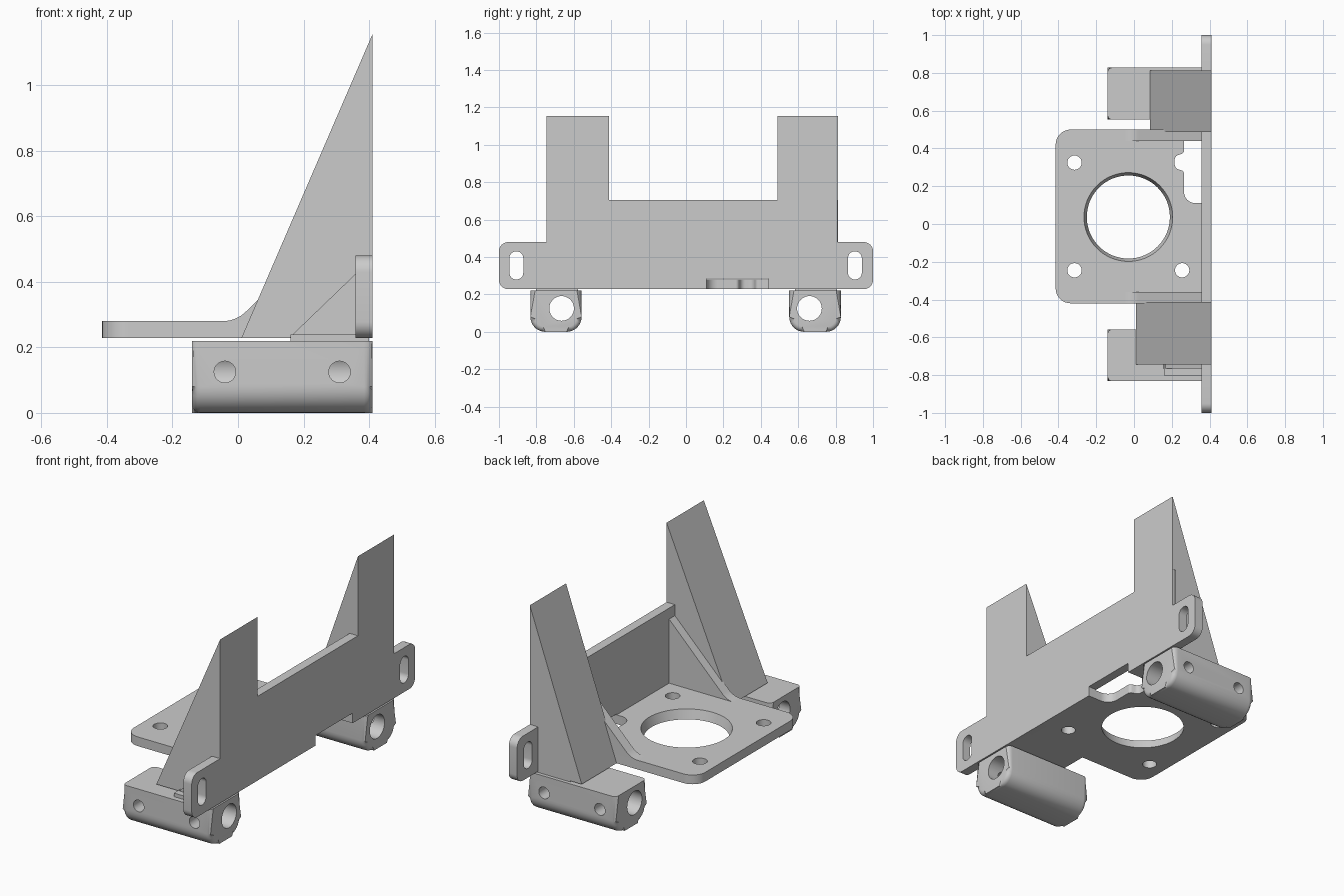
import bpy, bmesh, math
from mathutils import Vector

if "Cube" in bpy.data.objects:
    bpy.data.objects.remove(bpy.data.objects["Cube"], do_unlink=True)

GREY = bpy.data.materials.new("plain grey")
GREY.use_nodes = True
GREY.diffuse_color = (0.6, 0.6, 0.6, 1)
GREY.node_tree.nodes["Principled BSDF"].inputs["Base Color"].default_value = (0.6, 0.6, 0.6, 1)

AXES = {"x": lambda u, v, t: (t, u, v),
        "y": lambda u, v, t: (u, t, v),
        "z": lambda u, v, t: (u, v, t)}


def outline(corners, steps=8):
    """Round each (u, v, radius) corner of a polygon."""
    pts = []
    for i, (u, v, *r) in enumerate(corners):
        p = Vector((u, v))
        if not r:
            pts.append(p)
            continue
        a = (Vector(corners[i - 1][:2]) - p).normalized()
        b = (Vector(corners[(i + 1) % len(corners)][:2]) - p).normalized()
        half = a.angle(b) / 2
        c = p + (a + b).normalized() * (r[0] / math.sin(half))
        t = r[0] / math.tan(half)
        s, e = p + a * t - c, p + b * t - c
        for k in range(steps + 1):
            ang = math.pi - 2 * half
            w = math.sin(ang * (1 - k / steps)) * s + math.sin(ang * k / steps) * e
            pts.append(c + w / math.sin(ang))
    return pts


def circle(u, v, r, n=40):
    return [Vector((u + r * math.cos(k * math.tau / n), v + r * math.sin(k * math.tau / n)))
            for k in range(n)]


def rect(u0, u1, v0, v1, r=None):
    tail = (r,) if r else ()
    return outline([(u, v) + tail for u, v in ((u0, v0), (u1, v0), (u1, v1), (u0, v1))])


def prism(name, axis, lo, hi, pts, end_pts=None, end_bevel=0, top=0):
    """Extrude an outline along an axis; end_pts gives a tapered far end."""
    bm = bmesh.new()
    ends = [[bm.verts.new(AXES[axis](p.x, p.y, t)) for p in ring]
            for t, ring in ((lo, pts), (hi, end_pts or pts))]
    for ring in ends:
        bm.faces.new(ring)
    n = len(pts)
    for i in range(n):
        j = (i + 1) % n
        bm.faces.new((ends[0][i], ends[0][j], ends[1][j], ends[1][i]))
    if end_bevel:
        rim = [e for e in bm.edges if abs(e.verts[0].co.x - e.verts[1].co.x) < 1e-5
               and min(v.co.z for v in e.verts) < top - 1e-4]
        bmesh.ops.bevel(bm, geom=rim, offset=end_bevel, segments=4, profile=0.5, affect="EDGES")
    bmesh.ops.recalc_face_normals(bm, faces=bm.faces)
    me = bpy.data.meshes.new(name)
    bm.to_mesh(me)
    bm.free()
    me.materials.append(GREY)
    ob = bpy.data.objects.new(name, me)
    bpy.context.collection.objects.link(ob)
    return ob


def finish(ob, cutters=()):
    """Subtract the cutters, then shade smooth with sharp edges kept."""
    bpy.ops.object.select_all(action="DESELECT")
    bpy.context.view_layer.objects.active = ob
    ob.select_set(True)
    for c in cutters:
        m = ob.modifiers.new("cut", "BOOLEAN")
        m.operation, m.solver, m.object = "DIFFERENCE", "EXACT", c
        bpy.ops.object.modifier_apply(modifier=m.name)
        bpy.data.objects.remove(c, do_unlink=True)
    bpy.ops.object.shade_smooth_by_angle(angle=math.radians(30))


BACK, INNER, BASE, DECK = 0.41, 0.358, 0.228, 0.28

# Upright wall with rounded, slotted ears and a relief in its lower edge
wall = prism("upright_wall", "x", INNER, BACK, outline([
    (-1, BASE, .05), (.11, BASE), (.11, .285), (.44, .285), (.44, BASE),
    (1, BASE, .05), (1, .48, .05), (.81, .48), (.81, .705),
    (-.745, .705), (-.745, .48), (-1, .48, .05)]))
finish(wall, [prism("slot_cutter", "x", .3, .5, rect(y - .037, y + .037, .28, .43, .036))
              for y in (-.907, .903)])

# Mounting plate with large opening, screw holes and a wavy relief
plate = prism("mounting_plate", "z", BASE, DECK, outline([
    (-.415, -.42, .08), (.37, -.42), (.37, .11), (.265, .11, .06),
    (.265, .28, .02), (.215, .295, .03), (.215, .36, .03), (.265, .375, .02),
    (.265, .44), (.37, .44), (.37, .5), (-.415, .5, .08)]))
cuts = [prism("hole_cutter", "z", .1, .4, circle(x, y, .038, 24))
        for x, y in ((-.315, .325), (-.315, -.245), (.255, -.245))]
cuts.append(prism("opening_cutter", "z", .208, .3,
                  circle(-.03, .037, .214, 64), circle(-.03, .037, .241, 64)))
finish(plate, cuts)

# Thin side braces between plate and wall
for name, y in (("right_brace", -.42), ("left_brace", .44)):
    finish(prism(name, "y", y, y + .06, outline([
        (-.06, .275), (.37, .275), (.37, .655), (-.005, DECK, .1), (-.06, DECK)])))

# Tall sloped wedges rising above the wall
for name, y0, y1, toe in (("right_wedge", -.745, -.412, .01), ("left_wedge", .488, .812, .085)):
    finish(prism(name, "y", y0, y1, outline([
        (toe, BASE), (.39, BASE), (.39, .705), (BACK, .705), (BACK, 1.155)])))

# Small rib behind the right ear
finish(prism("ear_rib", "y", -.765, -.74, outline([(.155, BASE), (.37, BASE), (.37, .435)])))

# Rod clamps with a long bore and two screw holes on the outer side
for name, y0, y1, side in (("right_clamp", -.832, -.558, -1), ("left_clamp", .552, .828, 1)):
    top, mid = .22, (y0 + y1) / 2 + .03 * (side < 0) - .03 * (side > 0)
    clamp = prism(name, "x", -.14, BACK, outline([
        (y0, 0, .08), (y1, 0, .08), (y1, top), (y0, top)]), end_bevel=.025, top=top)
    outer = y0 if side < 0 else y1
    span = sorted((mid, outer + side * .1))
    finish(clamp, [prism("bore_cutter", "x", -.3, .6, circle(mid, .125, .066))] +
           [prism("screw_cutter", "y", *span, circle(x, .125, .033, 24)) for x in (-.04, .31)])
    # Neck joining the clamp to the parts above it
    finish(prism(name + "_neck", "y", y0 + .03, y1 - .02, rect(.16, .4, .21, .24)))
